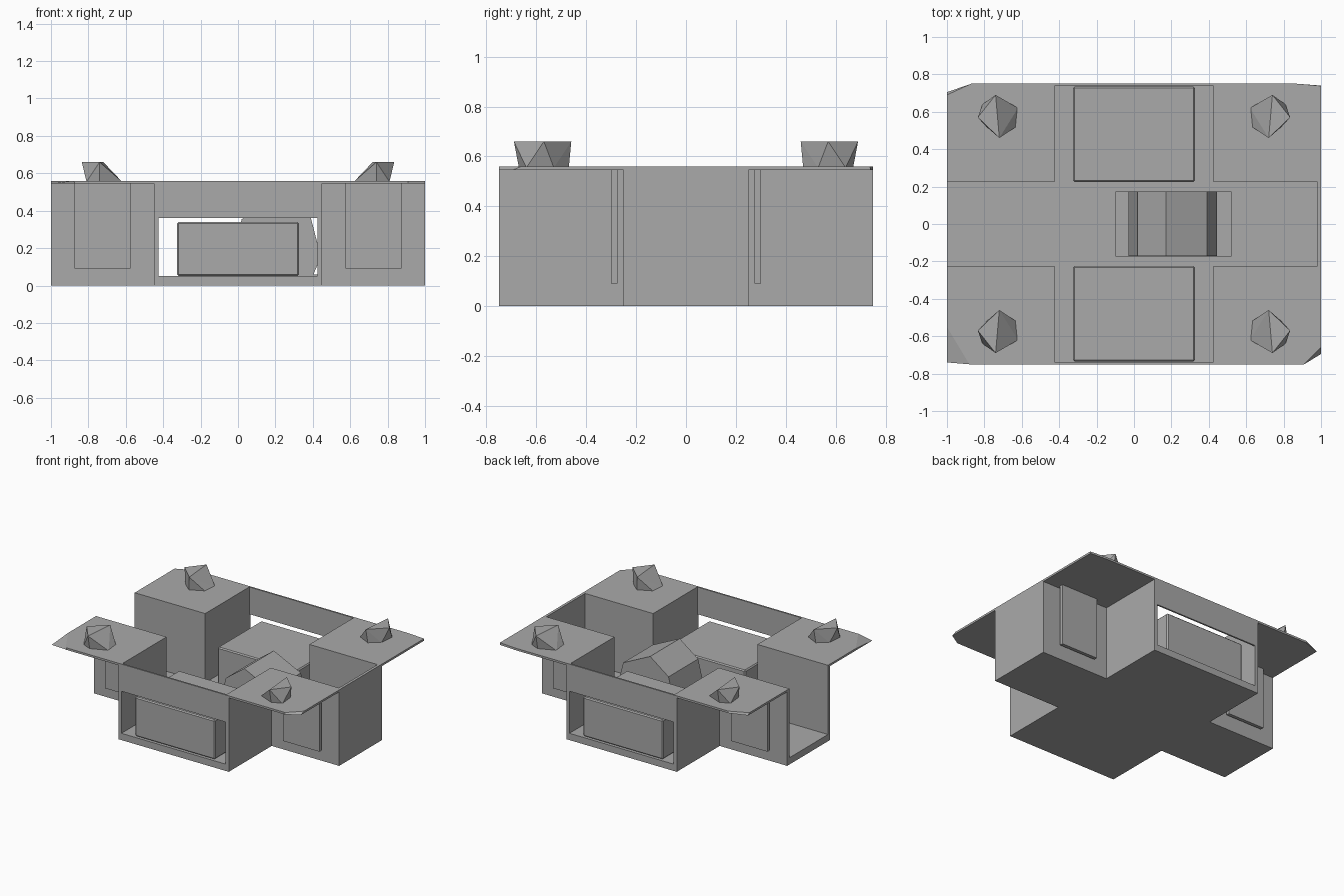
import bpy
import bmesh

cube = bpy.data.objects.get("Cube")
if cube:
    bpy.data.objects.remove(cube, do_unlink=True)

grey = bpy.data.materials.new("plain grey")
grey.use_nodes = True
COLOUR = (0.4, 0.4, 0.4, 1)
grey.diffuse_color = COLOUR
grey.node_tree.nodes["Principled BSDF"].inputs["Base Color"].default_value = COLOUR


def finish(name, bm):
    bmesh.ops.recalc_face_normals(bm, faces=bm.faces[:])
    mesh = bpy.data.meshes.new(name)
    bm.to_mesh(mesh)
    bm.free()
    mesh.materials.append(grey)
    obj = bpy.data.objects.new(name, mesh)
    bpy.context.collection.objects.link(obj)
    return obj


def box(name, xs, ys, zs):
    bm = bmesh.new()
    for v in bmesh.ops.create_cube(bm, size=1)["verts"]:
        v.co = [r[0] if c < 0 else r[1] for c, r in zip(v.co, (xs, ys, zs))]
    return finish(name, bm)


def loft(name, lower, upper):
    """Solid between two matching closed outlines."""
    bm = bmesh.new()
    a = [bm.verts.new(p) for p in lower]
    b = [bm.verts.new(p) for p in upper]
    bm.faces.new(a)
    bm.faces.new(b)
    for i in range(len(a)):
        j = (i + 1) % len(a)
        bm.faces.new((a[i], a[j], b[j], b[i]))
    return finish(name, bm)


def span(s, a, b):
    return sorted((s * a, s * b))


# main levels and plan sizes
FLOOR, WALL_TOP, TOP = 0.05, 0.545, 0.56
AX, AY, LX, LY, T = 0.45, 0.25, 1.0, 0.75, 0.025

# cross-shaped floor
quarter = [(LX, AY), (AX, AY), (AX, LY)]
cross = quarter + [(-x, y) for x, y in reversed(quarter)]
cross += [(-x, -y) for x, y in cross]
loft("floor", [(x, y, 0) for x, y in cross], [(x, y, FLOOR) for x, y in cross])

# closed end of the long arm
box("left_end_wall", (0.98, LX), (T - AY, AY - T), (FLOOR, TOP))

# beams and blocks in the front and back arms
for sy, side in ((-1, "front"), (1, "back")):
    box(side + "_beam", (T - AX, AX - T), span(sy, LY - 0.012, LY), (0.36, TOP))
    block = box(side + "_block", (-0.325, 0.325), span(sy, AY - T, 0.735), (FLOOR, 0.34))
    bevel = block.modifiers.new("soft_corners", "BEVEL")
    bevel.width = 0.008
    bevel.segments = 1

# roof corner cuts: upper x, y then lower x, y
cuts = {(1, 1): (0.13, 0.012, 0.13, 0.01), (-1, 1): (0.13, 0.06, 0.13, 0.045),
        (1, -1): (0.09, 0.09, 0.09, 0.055), (-1, -1): (0.12, 0.2, 0.13, 0.01)}

# rough stone outline: resting on the roof, and its flat top
stone_base = [(0.62, 0.62), (0.63, 0.52), (0.8, 0.53), (0.81, 0.64), (0.74, 0.67), (0.73, 0.47)]
stone_top = [(0.74, 0.69), (0.72, 0.46), (0.835, 0.57)]

for (sx, sy), (ux, uy, lx, ly) in cuts.items():
    tag = ("left" if sx > 0 else "right") + ("_back" if sy > 0 else "_front")

    # walls of the inner corner
    box(tag + "_short_wall", span(sx, AX - T, AX), span(sy, AY - T, LY), (FLOOR, WALL_TOP))
    box(tag + "_long_wall", span(sx, AX, LX), span(sy, AY - T, AY), (FLOOR, WALL_TOP))

    # thin panel beside the long wall
    box(tag + "_panel", span(sx, 0.575, 0.875), span(sy, 0.275, 0.3), (0.09, WALL_TOP))

    # thin roof with a clipped outer corner
    def outline(cx, cy, z):
        pts = [(AX - T, AY - T), (LX, AY - T), (LX, LY - cy), (LX - cx, LY), (AX - T, LY)]
        return [(sx * x, sy * y, z) for x, y in pts]
    loft(tag + "_roof", outline(lx, ly, WALL_TOP), outline(ux, uy, TOP))

    # faceted stone on the roof
    bm = bmesh.new()
    for pts, z in ((stone_base, TOP - 0.005), (stone_top, 0.66)):
        for x, y in pts:
            bm.verts.new((sx * x, sy * y, z))
    hull = bmesh.ops.convex_hull(bm, input=bm.verts[:])
    loose = {v for k in ("geom_interior", "geom_unused") for v in hull[k]
             if isinstance(v, bmesh.types.BMVert)}
    bmesh.ops.delete(bm, geom=list(loose), context="VERTS")
    finish(tag + "_stone", bm)

# faceted drum on a thin plate in the middle
box("drum_plate", (-0.1, 0.52), (-0.175, 0.175), (FLOOR, 0.06))
drum = [(0.4, FLOOR), (0.443, 0.155), (0.39, 0.36), (0.17, 0.465),
        (0.02, 0.355), (-0.03, 0.16), (0.02, FLOOR)]
loft("drum", [(x, -0.17, z) for x, z in drum], [(x, 0.175, z) for x, z in drum])
